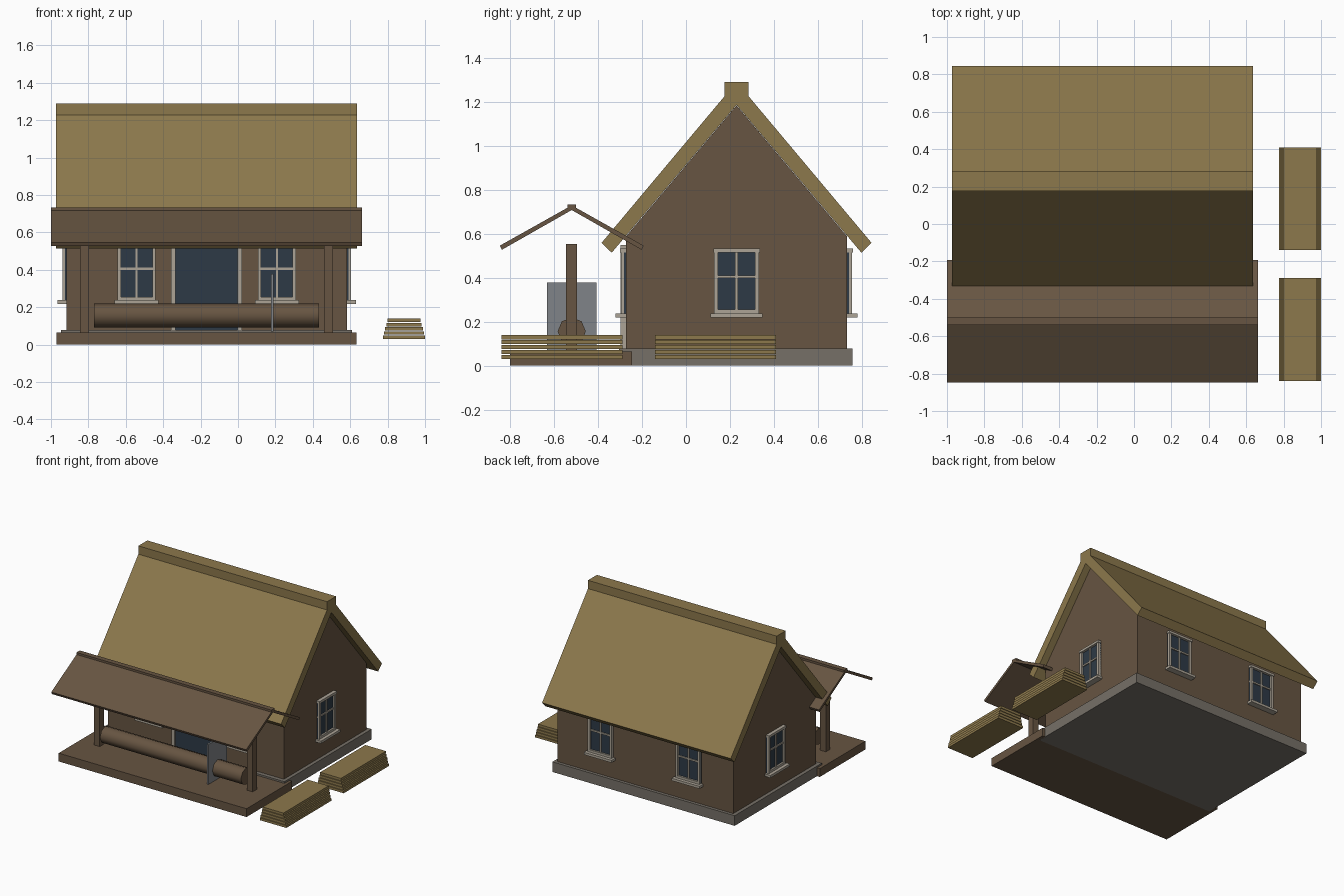
import bpy, bmesh
from math import pi
from mathutils import Matrix, Vector

cube = bpy.data.objects.get("Cube")
if cube:
    bpy.data.objects.remove(cube, do_unlink=True)


def material(name, rgb):
    m = bpy.data.materials.new(name)
    m.use_nodes = True
    m.diffuse_color = (*rgb, 1)
    m.node_tree.nodes["Principled BSDF"].inputs["Base Color"].default_value = (*rgb, 1)
    return m


thatch = material("thatch", (.262, .188, .072))
wood = material("brown_wood", (.135, .09, .054))
stone = material("grey_stone", (.181, .162, .136))
trim = material("pale_trim", (.413, .371, .305))
glass = material("dark_glass", (.027, .042, .061))
steel = material("steel", (.216, .231, .246))


def finish(name, bm, mats):
    bmesh.ops.recalc_face_normals(bm, faces=bm.faces)
    mesh = bpy.data.meshes.new(name)
    bm.to_mesh(mesh)
    bm.free()
    for m in mats:
        mesh.materials.append(m)
    ob = bpy.data.objects.new(name, mesh)
    bpy.context.collection.objects.link(ob)
    return ob


def add_box(bm, lo, hi, slot=0):
    lo, hi = Vector(lo), Vector(hi)
    mat = Matrix.Translation((lo + hi) / 2) @ Matrix.Diagonal((*(hi - lo), 1))
    verts = bmesh.ops.create_cube(bm, size=1, matrix=mat)["verts"]
    for f in {f for v in verts for f in v.link_faces}:
        f.material_index = slot


def box(name, lo, hi, mat):
    bm = bmesh.new()
    add_box(bm, lo, hi)
    return finish(name, bm, [mat])


def gable_prism(name, half, centre, x0, x1, mat):
    """Mirror a half profile (y offset, z) about the ridge and extrude along x."""
    profile = half + [(-y, z) for y, z in reversed(half) if y]
    bm = bmesh.new()
    face = bm.faces.new([bm.verts.new((x0, centre + y, z)) for y, z in profile])
    new = bmesh.ops.extrude_face_region(bm, geom=[face])["geom"]
    bmesh.ops.translate(bm, vec=(x1 - x0, 0, 0),
                        verts=[v for v in new if isinstance(v, bmesh.types.BMVert)])
    return finish(name, bm, [mat])


# House body and footing
RIDGE, MID = .23, -.168
box("footing", (-.945, -.305, 0), (.61, .757, .078), stone)
gable_prism("walls", [(.503, .07), (.503, .588), (0, 1.184)], RIDGE, -.917, .583, wood)

# Main roof with its ridge cap
gable_prism("main_roof", [(0, 1.186), (.568, .514), (.614, .559), (.0545, 1.226),
                          (.0545, 1.29)], RIDGE, -.973, .637, thatch)

# Porch: deck, posts and small roof
box("porch_deck", (-.97, -.8, .001), (.633, -.245, .065), wood)
for side, x in (("right", -.821), ("left", .484)):
    box(side + "_porch_post", (x - .024, -.547, .06), (x + .024, -.497, .553), wood)
gable_prism("porch_roof", [(0, .708), (.318, .527), (.327, .546), (.02, .718),
                           (.02, .734)], -.52, -1, .663, wood)


# Windows, built facing -y then turned to their wall
def window(name, location, angle):
    bm = bmesh.new()
    w, low, high = .102, .237, .532
    add_box(bm, (-w, -.008, low), (w, .01, high - .01), 1)
    for s in (-1, 1):
        a, b = sorted((s * w, s * (w - .018)))
        add_box(bm, (a, -.022, low), (b, .01, high - .01))
    add_box(bm, (-w, -.022, low), (w, .01, low + .018))
    add_box(bm, (-w - .004, -.027, high - .018), (w + .004, .01, high))
    add_box(bm, (-w - .016, -.047, low - .019), (w + .016, .01, low))
    add_box(bm, (-.006, -.016, low), (.006, .005, high - .01))
    add_box(bm, (-w, -.016, .399), (w, .005, .411))
    ob = finish(name, bm, [trim, glass])
    ob.location = location
    ob.rotation_euler.z = angle


for side, x in (("right", -.542), ("left", .208)):
    window("front_window_" + side, (x, -.273, 0), 0)
    window("back_window_" + side, (x, .733, 0), pi)
window("left_gable_window", (.583, RIDGE, 0), pi / 2)
window("right_gable_window", (-.917, RIDGE, 0), -pi / 2)

# Door with frame
bm = bmesh.new()
add_box(bm, (MID - .17, -.283, .075), (MID + .17, -.26, .53), 1)
for s in (-1, 1):
    a, b = sorted((MID + s * .19, MID + s * .166))
    add_box(bm, (a, -.298, .07), (b, -.26, .53))
add_box(bm, (MID - .19, -.298, .526), (MID + .19, -.26, .55))
finish("door", bm, [trim, glass])

# Log lying on the porch with a steel blade through it
bm = bmesh.new()
bmesh.ops.create_cone(bm, cap_ends=True, segments=8, radius1=.064, radius2=.064, depth=1.203,
                      matrix=Matrix.Translation((-.168, -.52, .156)) @ Matrix.Rotation(pi / 2, 4, "Y"))
log = finish("log", bm, [wood])
bpy.context.view_layer.objects.active = log
log.select_set(True)
bpy.ops.object.shade_smooth_by_angle(angle=pi / 3)
log.select_set(False)
box("blade", (.177, -.633, .07), (.191, -.408, .378), steel)

# Two stacks of planks, narrowing upwards
for side, y in (("front", -.84), ("back", -.14)):
    bm = bmesh.new()
    for i in range(5):
        half, z = .1125 - .006 * i, .03 + .0225 * i
        add_box(bm, (.8875 - half, y, z), (.8875 + half, y + .55, z + .0185))
    finish(side + "_plank_stack", bm, [thatch])
